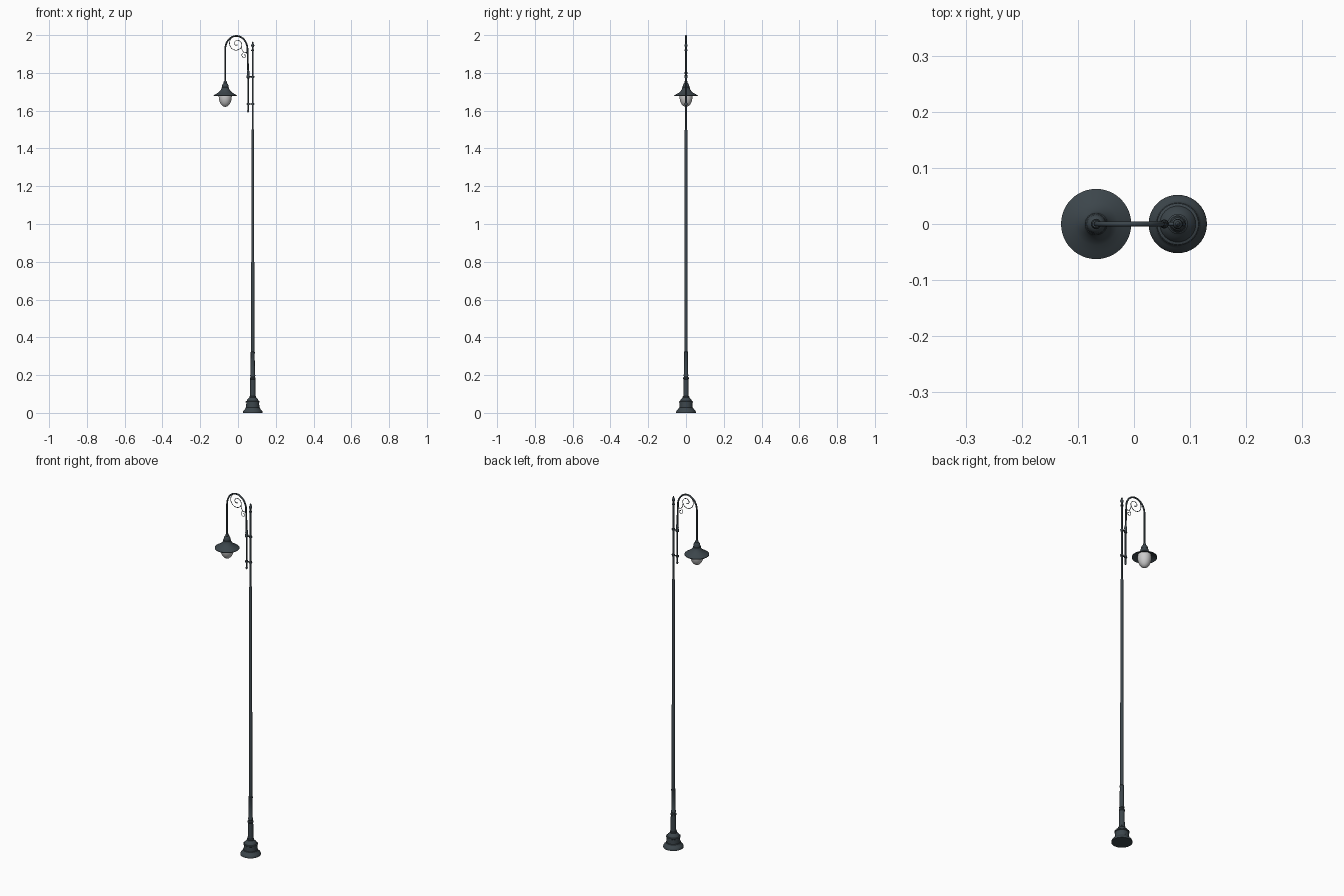
import bpy, math

if "Cube" in bpy.data.objects:
    bpy.data.objects.remove(bpy.data.objects["Cube"])

POLE_X, LAMP_X, ROD_X = 0.078, -0.0675, 0.054


def material(name, color):
    m = bpy.data.materials.new(name)
    m.diffuse_color = color
    m.use_nodes = True
    m.node_tree.nodes["Principled BSDF"].inputs["Base Color"].default_value = m.diffuse_color
    return m


IRON = material("dark_iron", (0.045, 0.06, 0.07, 1))
GLASS = material("frosted_glass", (0.55, 0.55, 0.55, 1))


def lathe(name, x, profile, mat=IRON, n=40):
    """Revolve (radius, z) points around a vertical axis at x."""
    verts, faces = [], []
    for r, z in profile:
        for i in range(n):
            a = 2 * math.pi * i / n
            verts.append((x + r * math.cos(a), r * math.sin(a), z))
    for k in range(len(profile) - 1):
        for i in range(n):
            j = (i + 1) % n
            faces.append((k * n + i, k * n + j, (k + 1) * n + j, (k + 1) * n + i))
    faces.append(tuple(reversed(range(n))))
    faces.append(tuple((len(profile) - 1) * n + i for i in range(n)))
    me = bpy.data.meshes.new(name)
    me.from_pydata(verts, [], faces)
    ob = bpy.data.objects.new(name, me)
    bpy.context.collection.objects.link(ob)
    me.materials.append(mat)
    bpy.ops.object.select_all(action='DESELECT')
    ob.select_set(True)
    bpy.context.view_layer.objects.active = ob
    bpy.ops.object.shade_smooth_by_angle(angle=math.radians(35))
    return ob


def tube(name, pts, radius):
    """Round bar along (x, z) points in the y = 0 plane."""
    cu = bpy.data.curves.new(name, 'CURVE')
    cu.dimensions = '3D'
    cu.bevel_depth = radius
    cu.bevel_resolution = 3
    cu.use_fill_caps = True
    sp = cu.splines.new('POLY')
    sp.points.add(len(pts) - 1)
    for p, (x, z) in zip(sp.points, pts):
        p.co = (x, 0, z, 1)
    sp.use_smooth = True
    ob = bpy.data.objects.new(name, cu)
    bpy.context.collection.objects.link(ob)
    cu.materials.append(IRON)
    return ob


def spiral(cx, cz, r0, r1, a0, a1, n=60):
    pts = []
    for i in range(n + 1):
        t = i / n
        a = math.radians(a0 + (a1 - a0) * t)
        r = r0 + (r1 - r0) * t
        pts.append((cx + r * math.cos(a), cz + r * math.sin(a)))
    return pts


def ball(name, x, z, r):
    prof = [(max(r * math.cos(a), 1e-4), z + r * math.sin(a))
            for a in [math.pi * (i / 10 - 0.5) for i in range(11)]]
    return lathe(name, x, prof, n=16)


# Flared foot
lathe("base", POLE_X, [
    (0.052, 0), (0.052, 0.006), (0.049, 0.012), (0.043, 0.018), (0.039, 0.023),
    (0.038, 0.027), (0.035, 0.029), (0.034, 0.054), (0.037, 0.056), (0.037, 0.061),
    (0.032, 0.063), (0.029, 0.070), (0.022, 0.077), (0.018, 0.081), (0.018, 0.087),
    (0.0145, 0.09)])

# Stepped pole with collars
lathe("pole", POLE_X, [
    (0.0145, 0.085), (0.0135, 0.178), (0.015, 0.18), (0.015, 0.186), (0.011, 0.19),
    (0.011, 0.194), (0.0135, 0.196), (0.0135, 0.201), (0.011, 0.205), (0.0105, 0.315),
    (0.0115, 0.317), (0.0115, 0.322), (0.009, 0.325), (0.009, 0.795), (0.0075, 0.8),
    (0.0075, 1.495), (0.005, 1.502), (0.005, 1.92)], n=32)

# Finial on the pole top
lathe("pole_finial", POLE_X, [
    (0.005, 1.915), (0.008, 1.917), (0.008, 1.922), (0.005, 1.925), (0.0045, 1.935),
    (0.007, 1.939), (0.0085, 1.945), (0.007, 1.951), (0.004, 1.955), (0.0045, 1.959),
    (0.002, 1.964), (0.0005, 1.966)], n=24)

# Crook arm: rod, arch and hanging drop
cx = (LAMP_X + 0.05) / 2
rx = 0.05 - cx
arch = [(cx + rx * math.cos(math.pi * i / 32), 1.925 + 0.0705 * math.sin(math.pi * i / 32))
        for i in range(33)]
tube("crook_arm", [(ROD_X, 1.60), (ROD_X, 1.80)] + arch + [(LAMP_X, 1.74)], 0.0045)

# Turned trim on the rod
lathe("rod_collar", ROD_X, [
    (0.0045, 1.77), (0.008, 1.773), (0.008, 1.785), (0.006, 1.79), (0.0075, 1.797),
    (0.0065, 1.806), (0.0045, 1.815)], n=24)
lathe("rod_tip", ROD_X, [
    (0.0005, 1.59), (0.004, 1.593), (0.0055, 1.598), (0.0045, 1.604)], n=24)

# Clamps joining rod to pole
for i, z in enumerate((1.635, 1.779)):
    tube(f"clamp_bar_{i}", [(ROD_X - 0.008, z), (POLE_X + 0.009, z)], 0.0035)
    for side, x in (("rod", ROD_X), ("pole", POLE_X)):
        lathe(f"clamp_{side}_{i}", x, [(0.0075, z - 0.005), (0.0075, z + 0.005)], n=24)

# Wire scrolls inside the arch
big = spiral(-0.006, 1.953, 0.042, 0.006, 135, 630, 80)
tube("large_scroll", big, 0.0016)
ball("large_scroll_end", *big[-1], 0.0032)
small = spiral(0.034, 1.892, 0.019, 0.004, 20, 460)
tube("small_scroll", small, 0.0014)
ball("small_scroll_end", *small[-1], 0.0026)
tube("scroll_link", [(0.019, 1.937), (0.021, 1.925), (0.026, 1.915), (0.034, 1.909),
                     (0.044, 1.908), (0.051, 1.912)], 0.0014)

# Lamp cap and shade (hollow underneath)
lathe("lamp_shade", LAMP_X, [
    (0.0065, 1.757), (0.0085, 1.752), (0.0085, 1.746), (0.013, 1.743), (0.0165, 1.735),
    (0.018, 1.724), (0.02, 1.722), (0.02, 1.717), (0.023, 1.711), (0.030, 1.702),
    (0.038, 1.695), (0.050, 1.688), (0.0625, 1.680), (0.0625, 1.677), (0.050, 1.684),
    (0.036, 1.691), (0.034, 1.691)], n=48)

# Egg-shaped glass globe
globe = []
for i in range(15):
    a = math.pi / 2 * i / 14
    globe.append((max(0.0345 * math.sin(a), 1e-4), 1.676 - 0.056 * math.cos(a)))
lathe("glass_globe", LAMP_X, globe + [(0.034, 1.685), (0.032, 1.694)], GLASS)
